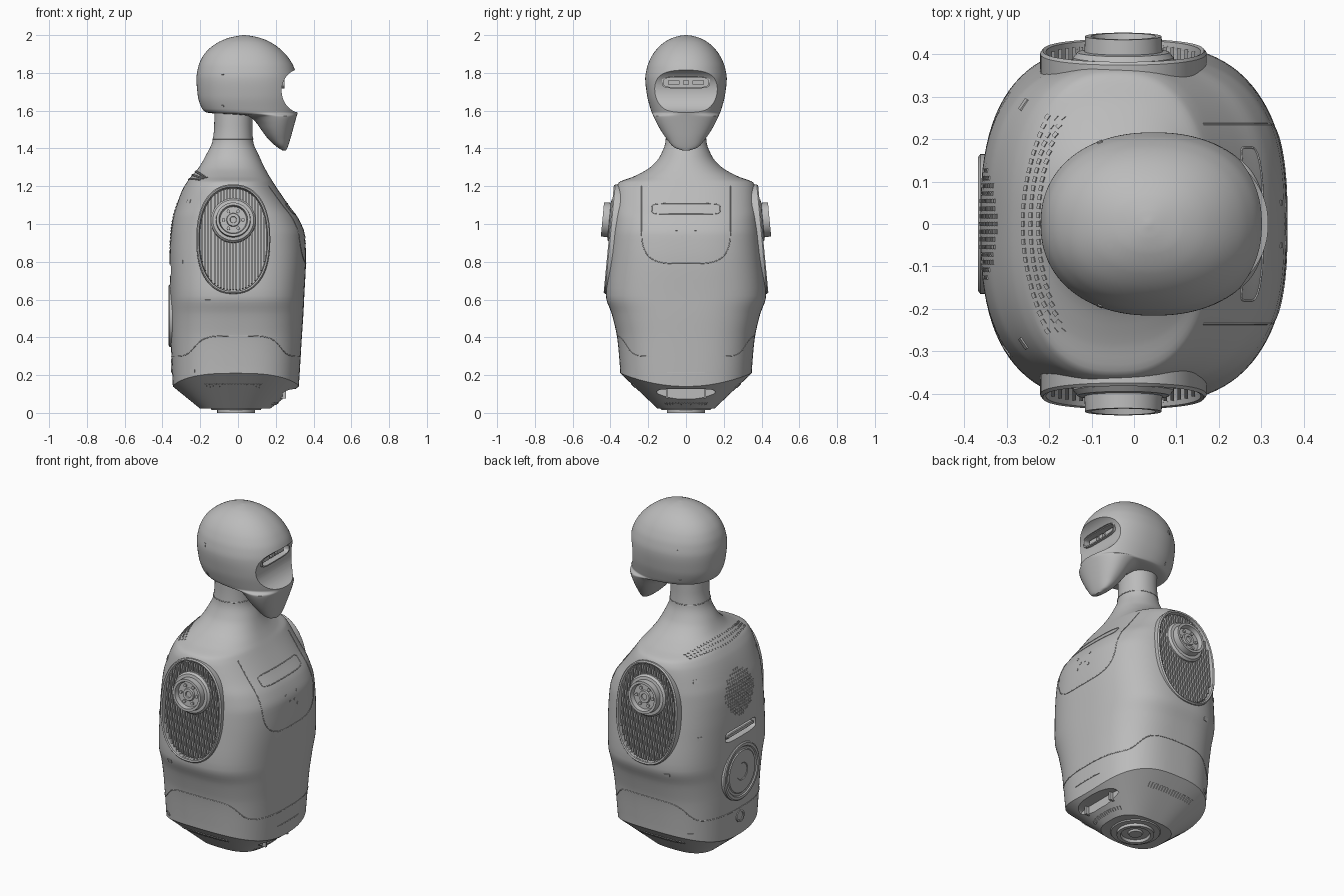
import bpy, bmesh, math
from mathutils import Vector, Matrix

if "Cube" in bpy.data.objects:
    bpy.data.objects.remove(bpy.data.objects["Cube"])

grey = bpy.data.materials.new("shell_grey")
grey.use_nodes = True
grey.diffuse_color = (0.5, 0.5, 0.5, 1)
grey.node_tree.nodes["Principled BSDF"].inputs["Base Color"].default_value = (0.5, 0.5, 0.5, 1)


def finish(name, bm, angle=35):
    bmesh.ops.recalc_face_normals(bm, faces=bm.faces)
    mesh = bpy.data.meshes.new(name)
    bm.to_mesh(mesh)
    bm.free()
    ob = bpy.data.objects.new(name, mesh)
    bpy.context.collection.objects.link(ob)
    mesh.materials.append(grey)
    smooth(ob, angle)
    return ob


def smooth(ob, angle=35):
    bpy.ops.object.select_all(action='DESELECT')
    ob.select_set(True)
    bpy.context.view_layer.objects.active = ob
    bpy.ops.object.shade_smooth_by_angle(angle=math.radians(angle))


def superellipse(a, b, n, count):
    pts = []
    for i in range(count):
        t = math.tau * i / count
        c, s = math.cos(t), math.sin(t)
        pts.append((a * math.copysign(abs(c) ** (2 / n), c),
                    b * math.copysign(abs(s) ** (2 / n), s)))
    return pts


def skin(name, rings, loop=False, angle=35):
    bm = bmesh.new()
    rows = [[bm.verts.new(p) for p in ring] for ring in rings]
    pairs = list(zip(rows, rows[1:])) + ([(rows[-1], rows[0])] if loop else [])
    for lo, hi in pairs:
        for i in range(len(lo)):
            bm.faces.new((lo[i - 1], lo[i], hi[i], hi[i - 1]))
    if not loop:
        bm.faces.new(rows[0])
        bm.faces.new(rows[-1])
    return finish(name, bm, angle)


def stack(name, frame, steps, n=2, loop=False, count=56, at=(0, 0)):
    """Oval rings (half width, half height, offset) stacked along a frame's normal."""
    return skin(name, [[frame @ Vector((x + at[0], y + at[1], h)) for x, y in superellipse(a, b, n, count)]
                       for a, b, h in steps], loop)


def discs(steps):
    return [(r, r, h) for r, h in steps]


def monotone(keys, z, col):
    """Monotone cubic through the key rows."""
    def slope(i):
        return (keys[i + 1][col] - keys[i][col]) / (keys[i + 1][0] - keys[i][0])

    def tangent(i):
        if i in (0, len(keys) - 1):
            return slope(min(i, len(keys) - 2))
        p, q = slope(i - 1), slope(i)
        return 2 * p * q / (p + q) if p * q > 0 else 0
    i = max(k for k in range(len(keys) - 1) if keys[k][0] <= z or k == 0)
    h = keys[i + 1][0] - keys[i][0]
    t = (z - keys[i][0]) / h
    return ((1 + 2 * t) * (1 - t) ** 2 * keys[i][col] + t * (1 - t) ** 2 * h * tangent(i)
            + t * t * (3 - 2 * t) * keys[i + 1][col] + t * t * (t - 1) * h * tangent(i + 1))


def loft(name, keys, power, lift=lambda z: 0, sub=5, count=96, angle=35):
    """Skin of keys (z, back x, front x, half width)."""
    zs = [k[0] + (m[0] - k[0]) * j / sub for k, m in zip(keys, keys[1:]) for j in range(sub)]
    rings = []
    for z in zs + [keys[-1][0]]:
        back, front, half = (monotone(keys, z, c) for c in (1, 2, 3))
        rings.append([(x + (front + back) / 2, y, z + lift(z) * abs(y / half) ** 2)
                      for x, y in superellipse((front - back) / 2, half, power(z), count)])
    return skin(name, rings, angle=angle)


def cut(ob, cutter):
    mod = ob.modifiers.new("cut", 'BOOLEAN')
    mod.object, mod.solver = cutter, 'EXACT'
    bpy.context.view_layer.objects.active = ob
    bpy.ops.object.modifier_apply(modifier=mod.name)
    bpy.data.objects.remove(cutter)
    smooth(ob)


def frame(origin, right, up, normal):
    return Matrix.Translation(origin) @ Matrix((right, up, normal)).transposed().to_4x4()


def boxes(name, items):
    bm = bmesh.new()
    for m, size in items:
        bmesh.ops.create_cube(bm, size=1, matrix=m @ Matrix.Diagonal((*size, 1)))
    return finish(name, bm)


def hits(target, rays):
    found = [target.ray_cast(Vector(o), Vector(d).normalized())[:3] for o, d in rays]
    return [(p, nrm) for ok, p, nrm in found if ok]


def studs(name, target, rays, size):
    boxes(name, [(Matrix.Translation(p) @ nrm.to_track_quat('Z', 'Y').to_matrix().to_4x4(), size)
                 for p, nrm in hits(target, rays)])


def seam(name, target, rays, cyclic=False):
    pts = [p for p, nrm in hits(target, rays)]
    data = bpy.data.curves.new(name, 'CURVE')
    data.dimensions, data.bevel_depth, data.bevel_resolution = '3D', 0.0025, 1
    line = data.splines.new('POLY')
    line.points.add(len(pts) - 1)
    for dot, p in zip(line.points, pts):
        dot.co = (*p, 1)
    line.use_cyclic_u = cyclic
    data.materials.append(grey)
    bpy.context.collection.objects.link(bpy.data.objects.new(name, data))


# Torso with neck, and the tapered hull under it
body = [(0.14, -0.345, 0.322, 0.348), (0.2, -0.348, 0.326, 0.351), (0.4, -0.356, 0.338, 0.366),
        (0.52, -0.358, 0.346, 0.392), (0.62, -0.36, 0.351, 0.424), (0.82, -0.362, 0.36, 0.408),
        (0.94, -0.357, 0.354, 0.397), (1.02, -0.347, 0.325, 0.389), (1.1, -0.325, 0.268, 0.382),
        (1.18, -0.295, 0.213, 0.373), (1.22, -0.272, 0.187, 0.355), (1.25, -0.25, 0.168, 0.28),
        (1.3, -0.207, 0.14, 0.19), (1.36, -0.172, 0.112, 0.137), (1.44, -0.135, 0.08, 0.108),
        (1.52, -0.126, 0.076, 0.104), (1.64, -0.125, 0.08, 0.104)]
torso = loft("torso", body, lambda z: 2.8 - 0.7 * min(1, max(0, (z - 1.05) / 0.3)),
             lambda z: 0.07 * max(0, 1 - (z - 0.14) / 0.3))
hull = loft("lower_hull", [(0.022, -0.2, 0.17, 0.15), (0.14, -0.345, 0.322, 0.348)], lambda z: 2.8,
            lambda z: 0.07 * (z - 0.022) / 0.118, sub=4)

FRONT = frame((0, 0, 0), (0, 1, 0), (0, 0, 1), (1, 0, 0))
BACK = frame((0, 0, 0), (0, 1, 0), (0, 0, 1), (-1, 0, 0))
DOWN = frame((-0.01, 0, 0), (1, 0, 0), (0, 1, 0), (0, 0, -1))

# Chest, waist and neck seams
u_shape = [(0.235 * math.copysign(abs(math.cos(t)) ** 0.5, math.cos(t)), 0.97 - 0.18 * math.sin(t) ** 0.7)
           for t in [math.pi * i / 40 for i in range(1, 40)]]
u_shape = [(0.235, 1.2 - 0.02 * i) for i in range(12)] + u_shape + [(-0.235, 0.98 + 0.02 * i) for i in range(12)]
seam("chest_seam", torso, [((1, y, z), (-1, 0, 0)) for y, z in u_shape])
seam("chest_light_outline", torso, [((1, y, 1.08 + z), (-1, 0, 0)) for y, z in superellipse(0.18, 0.028, 6, 64)], True)
ring = [math.tau * i / 120 for i in range(120)]
seam("waist_seam", torso, [((math.cos(t), math.sin(t), 0.3 + 0.11 / (1 + math.exp(24 * (0.82 - abs(math.sin(t)))))),
                            (-math.cos(t), -math.sin(t), 0)) for t in ring], True)
seam("neck_seam", torso, [((math.cos(t), math.sin(t), 1.45), (-math.cos(t), -math.sin(t), 0)) for t in ring], True)
seam("front_slit", torso, [((1, 0.01 * i, 0.215), (-1, 0, 0)) for i in range(-10, 11)])

# Vent dots on the upper back, speaker holes and small fasteners
studs("upper_back_vent", torso, [((-0.225 - 0.018 * r + 0.9 * (0.021 * i) ** 2, 0.021 * i, 1.7), (0, 0, -1))
                                 for r in range(3) for i in range(-12, 13)], (0.013, 0.01, 0.006))
studs("speaker_holes", torso, [((-1, 0.018 * i, 0.98 + 0.018 * j), (1, 0, 0)) for i in range(-7, 8)
                               for j in range(-7, 8) if i * i + j * j < 52], (0.01, 0.01, 0.006))
studs("chest_sensors", torso, [((1, s * y, z), (-1, 0, 0)) for s in (1, -1)
                               for y, z in ((0.02, 0.93), (0.045, 0.9), (0.05, 0.97))], (0.012, 0.012, 0.004))
studs("shell_fasteners", torso, [((x, s, z), (0, -s, 0)) for s in (1, -1)
                                 for x, z in ((-0.26, 1.12), (-0.16, 0.59), (-0.3, 0.8), (-0.24, 0.22))],
      (0.03, 0.02, 0.006))

# Underside vents, base flange and front port
studs("underside_vents", hull, [((0.017 * i, s, 0.145 + 0.0), (0, -s, 0)) for s in (1, -1) for i in range(-10, 8)],
      (0.01, 0.03, 0.008))
studs("lower_front_vent", hull, [((1, 0.015 * i, 0.05), (-1, 0, 0)) for i in range(-7, 8)], (0.009, 0.02, 0.008))
stack("base_flange", DOWN, discs([(0.14, -0.03), (0.13, -0.016), (0.1, -0.016), (0.1, 0),
                                  (0.08, 0), (0.075, -0.015), (0.04, -0.015), (0.035, -0.005)]))
cut(hull, stack("port_cutter", FRONT, [(0.155, 0.026, 0.235), (0.155, 0.026, 0.5)], 5, at=(0, 0.1)))
boxes("front_port_bars", [(Matrix.Translation((0.24, y, 0.1)), (0.03, 0.012, 0.045)) for y in (-0.1, 0.1)])

# Back: handle recess, round hatch and charge port
cut(torso, stack("handle_cutter", BACK, [(0.14, 0.032, 0.325), (0.14, 0.032, 0.5)], 5, at=(0, 0.755)))
stack("handle_bar", BACK, [(0.125, 0.012, 0.32), (0.125, 0.012, 0.35), (0.12, 0.008, 0.354)], 5, at=(0, 0.755))
stack("round_hatch", BACK, discs([(0.165, 0.33), (0.165, 0.362), (0.158, 0.367), (0.143, 0.367), (0.138, 0.361),
                                  (0.125, 0.361), (0.12, 0.366), (0.05, 0.366), (0.046, 0.363)]), at=(0, 0.515))
stack("charge_port", BACK, discs([(0.035, 0.33), (0.035, 0.356), (0.025, 0.356), (0.022, 0.352)]), at=(0, 0.25))

# Shoulders: oval socket, slatted grille, arm joint
for side, s in (("left", 1), ("right", -1)):
    tilt = math.atan(0.095)
    c, d = math.cos(tilt), math.sin(tilt)
    socket = frame((-0.025, s * 0.402, 0.92), (1, 0, 0), (0, -s * d, c), (0, s * c, d))
    cut(torso, stack("socket_cutter", socket, [(0.18, 0.275, -0.035), (0.18, 0.275, 0.2)], 2.3))
    stack(side + "_socket_rim", socket, [(0.196, 0.291, -0.05), (0.196, 0.291, 0), (0.19, 0.285, 0.007),
                                         (0.182, 0.277, 0.004), (0.175, 0.27, -0.05)], 2.3, True, 80)
    slats = []
    for i in range(-10, 11):
        x = 0.0165 * i
        tall = 0.268 * (1 - abs(x / 0.177) ** 2.3) ** (1 / 2.3)
        slats.append((socket @ Matrix.Translation((x, 0, -0.022)), (0.008, 2 * tall, 0.03)))
    boxes(side + "_socket_grille", slats)
    stack(side + "_arm_joint", socket, discs([(0.118, -0.04), (0.118, 0), (0.108, 0.012), (0.092, 0.014), (0.09, 0.05),
                                              (0.076, 0.05), (0.07, 0.025), (0.036, 0.025), (0.033, 0.035),
                                              (0.018, 0.035), (0.016, 0.028)]), at=(0, 0.1))
    for k in range(6):
        a = math.tau * k / 6
        stack(side + "_joint_bolt", socket, discs([(0.009, 0.02), (0.009, 0.033)]), count=12,
              at=(0.052 * math.cos(a), 0.1 + 0.052 * math.sin(a)))

# Head with a scooped face and visor slot
skull = [(1.39, 0.235, 0.255, 0.02), (1.405, 0.21, 0.262, 0.062), (1.45, 0.16, 0.277, 0.102), (1.5, 0.122, 0.291, 0.136),
         (1.54, 0.093, 0.302, 0.158), (1.572, 0.05, 0.311, 0.173), (1.59, -0.165, 0.316, 0.181),
         (1.61, -0.19, 0.319, 0.188), (1.68, -0.213, 0.322, 0.206), (1.77, -0.22, 0.313, 0.216),
         (1.83, -0.211, 0.296, 0.206), (1.88, -0.191, 0.267, 0.186), (1.92, -0.161, 0.231, 0.16),
         (1.96, -0.108, 0.176, 0.118), (1.985, -0.05, 0.118, 0.072), (1.996, 0.0, 0.067, 0.034), (2.0, 0.03, 0.038, 0.004)]
head = loft("head", skull, lambda z: 2.2)
SIDE = frame((0.337, 0, 1.705), (1, 0, 0), (0, 0, 1), (0, -1, 0))
cut(head, stack("scoop_cutter", SIDE, [(0.106, 0.117, -0.4), (0.106, 0.117, 0.4)], 2, count=72))
cut(head, stack("visor_cutter", FRONT, [(0.125, 0.03, 0.205), (0.125, 0.03, 0.4)], 4, at=(0, 1.75)))
stack("visor_rim", FRONT, [(0.128, 0.033, 0.21), (0.128, 0.033, 0.247), (0.12, 0.026, 0.247), (0.12, 0.026, 0.21)],
      4, True, at=(0, 1.75))
boxes("visor_sensors", [(Matrix.Translation((0.215, y, 1.75)), (0.03, w, 0.022)) for y, w in
                        ((-0.065, 0.06), (0, 0.03), (0.065, 0.06))])
studs("head_fasteners", head, [((-0.08, s, z), (0, -s, 0)) for s in (1, -1) for z in (1.62, 1.8)],
      (0.012, 0.02, 0.005))
